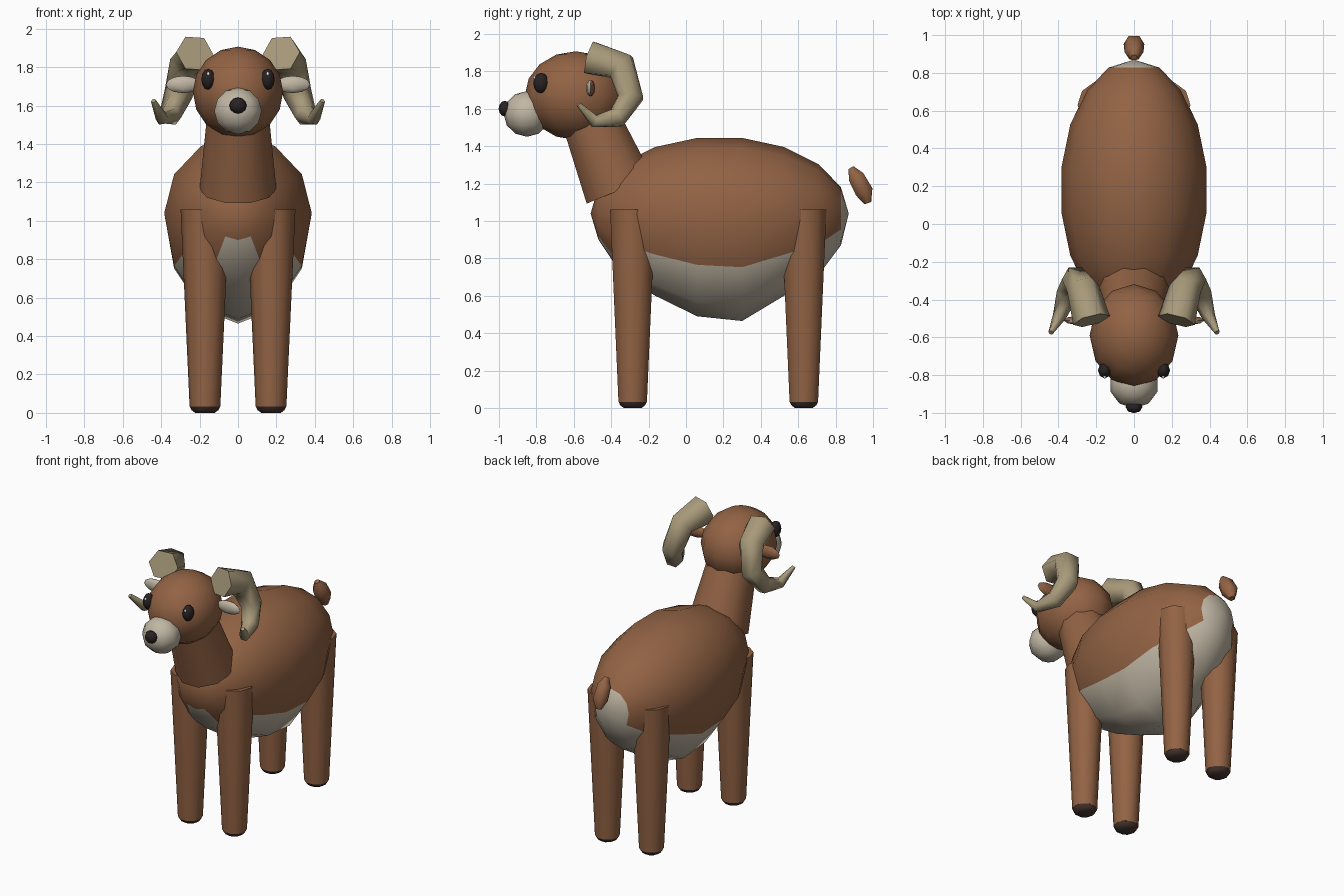
import bpy, bmesh, math
from mathutils import Vector

if "Cube" in bpy.data.objects:
    bpy.data.objects.remove(bpy.data.objects["Cube"])


def material(name, rgb):
    m = bpy.data.materials.new(name)
    m.diffuse_color = (*rgb, 1)
    m.use_nodes = True
    m.node_tree.nodes["Principled BSDF"].inputs["Base Color"].default_value = m.diffuse_color
    return m


BROWN = material("brown coat", (0.29, 0.125, 0.058))
CREAM = material("cream fur", (0.53, 0.47, 0.37))
HORN = material("tan horn", (0.39, 0.32, 0.195))
DARK = material("dark nose and eye", (0.022, 0.016, 0.016))
HOOF = material("hoof brown", (0.06, 0.035, 0.028))
WHITE = material("eye glint", (0.8, 0.8, 0.8))


def finish(name, bm, mats, angle=60):
    bmesh.ops.recalc_face_normals(bm, faces=bm.faces[:])
    me = bpy.data.meshes.new(name)
    bm.to_mesh(me)
    bm.free()
    for m in mats:
        me.materials.append(m)
    ob = bpy.data.objects.new(name, me)
    bpy.context.collection.objects.link(ob)
    bpy.ops.object.select_all(action='DESELECT')
    ob.select_set(True)
    bpy.context.view_layer.objects.active = ob
    bpy.ops.object.shade_smooth_by_angle(angle=math.radians(angle))
    return ob


def loft(name, rings, mats, rule=None, angle=60):
    """Skin a list of rings; a one-point ring is a pole. rule(strip, sector) picks the colour."""
    bm = bmesh.new()
    rs = [[bm.verts.new(p) for p in r] for r in rings]
    n = max(len(r) for r in rs)
    for k, (a, b) in enumerate(zip(rs, rs[1:])):
        for i in range(n):
            j = (i + 1) % n
            if len(a) == 1:
                vs = (a[0], b[i], b[j])
            elif len(b) == 1:
                vs = (a[i], a[j], b[0])
            else:
                vs = (a[i], a[j], b[j], b[i])
            f = bm.faces.new(vs)
            if rule:
                f.material_index = rule(k, i)
    for r in (rs[0], rs[-1]):
        if len(r) > 1:
            bm.faces.new(r)
    return finish(name, bm, mats, angle)


def tube(name, path, mats, sides, rule=None, angle=60):
    """Tube along (x, y, z, radius) points."""
    pts = [Vector(p[:3]) for p in path]
    rings = []
    for k, p in enumerate(pts):
        t = (pts[min(k + 1, len(pts) - 1)] - pts[max(k - 1, 0)]).normalized()
        u = Vector((1, 0, 0))
        u = (u - t * u.dot(t)).normalized()
        v = t.cross(u)
        rings.append([p + path[k][3] * (u * math.cos(a) + v * math.sin(a))
                      for a in (2 * math.pi * i / sides for i in range(sides))])
    return loft(name, rings, mats, rule, angle)


def ball(name, centre, radii, mats, seg=12, rings=8, rule=None):
    bm = bmesh.new()
    bmesh.ops.create_uvsphere(bm, u_segments=seg, v_segments=rings, radius=1)
    for v in bm.verts:
        v.co = Vector([c + r * q for c, r, q in zip(centre, radii, v.co)])
    if rule:
        for f in bm.faces:
            f.material_index = rule(f.calc_center_median() - Vector(centre))
    return finish(name, bm, mats)


# body: egg along y, sagging belly, cream belly and rump
belly = [0.14, 0.32, 0.44, 0.55, 0.575, 0.44, 0.33, 0.17]
rings = [[(0, -0.51, 1.04)]]
for k, low in enumerate(belly):
    th = math.radians(20 * (k + 1))
    ring = []
    for i in range(12):
        a = math.radians(30 * i)
        c = math.cos(a)
        ring.append((0.39 * math.sin(th) * math.sin(a), 0.18 - 0.69 * math.cos(th),
                     1.04 - c * (low if c > 0 else 0.41 * math.sin(th))))
    rings.append(ring)
rings.append([(0, 0.87, 1.04)])


def coat(strip, sector):
    if strip == 8:
        return 1
    reach = (0, 1)[strip > 0] + (strip > 1)
    return int(sector < reach or sector >= 12 - reach)


loft("body", rings, [BROWN, CREAM], coat)

# neck and head
tube("neck", [(0, -0.355, 1.165, 0.20), (0, -0.497, 1.51, 0.165), (0, -0.535, 1.60, 0.155)], [BROWN], 10)
ball("head", (0, -0.59, 1.67), (0.235, 0.272, 0.237), [BROWN])
ball("muzzle", (0, -0.85, 1.572), (0.13, 0.125, 0.122), [CREAM], 10, 6)
ball("nose", (0, -0.968, 1.60), (0.045, 0.034, 0.042), [DARK], 8, 6)

# tail
tube("tail", [(0, 0.882, 1.285, 0.018), (0, 0.91, 1.235, 0.05),
              (0, 0.953, 1.155, 0.055), (0, 0.972, 1.095, 0.022)], [BROWN], 6)

for s, side in ((-1, "left"), (1, "right")):
    # eyes and ears
    ball(side + "_eye", (s * 0.155, -0.775, 1.737), (0.036, 0.042, 0.055), [DARK], 8, 6)
    ball(side + "_eye_glint", (s * 0.155, -0.81, 1.765), (0.009, 0.009, 0.011), [WHITE], 6, 4)
    ball(side + "_ear", (s * 0.285, -0.51, 1.71), (0.09, 0.024, 0.045), [BROWN, CREAM], 8, 6,
         lambda d: int(d.y < 0))

    # curled horn
    horn = [(0.225, -0.51, 1.872, 0.10), (0.268, -0.345, 1.825, 0.088), (0.31, -0.295, 1.66, 0.075),
            (0.352, -0.37, 1.55, 0.06), (0.395, -0.49, 1.533, 0.036), (0.44, -0.575, 1.625, 0.014)]
    tube(side + "_horn", [(s * x, y, z, r) for x, y, z, r in horn], [HORN], 6, angle=65)

    # legs with hooves
    for y, end in ((-0.285, "front"), (0.63, "back")):
        x = s * 0.172
        tube(f"{end}_{side}_leg", [(x, y, 0.032, 0.08), (x, y, 1.06, 0.127)], [BROWN], 10)
        tube(f"{end}_{side}_hoof", [(x, y, 0, 0.05), (x, y, 0.014, 0.07), (x, y, 0.034, 0.08)], [HOOF], 10)
